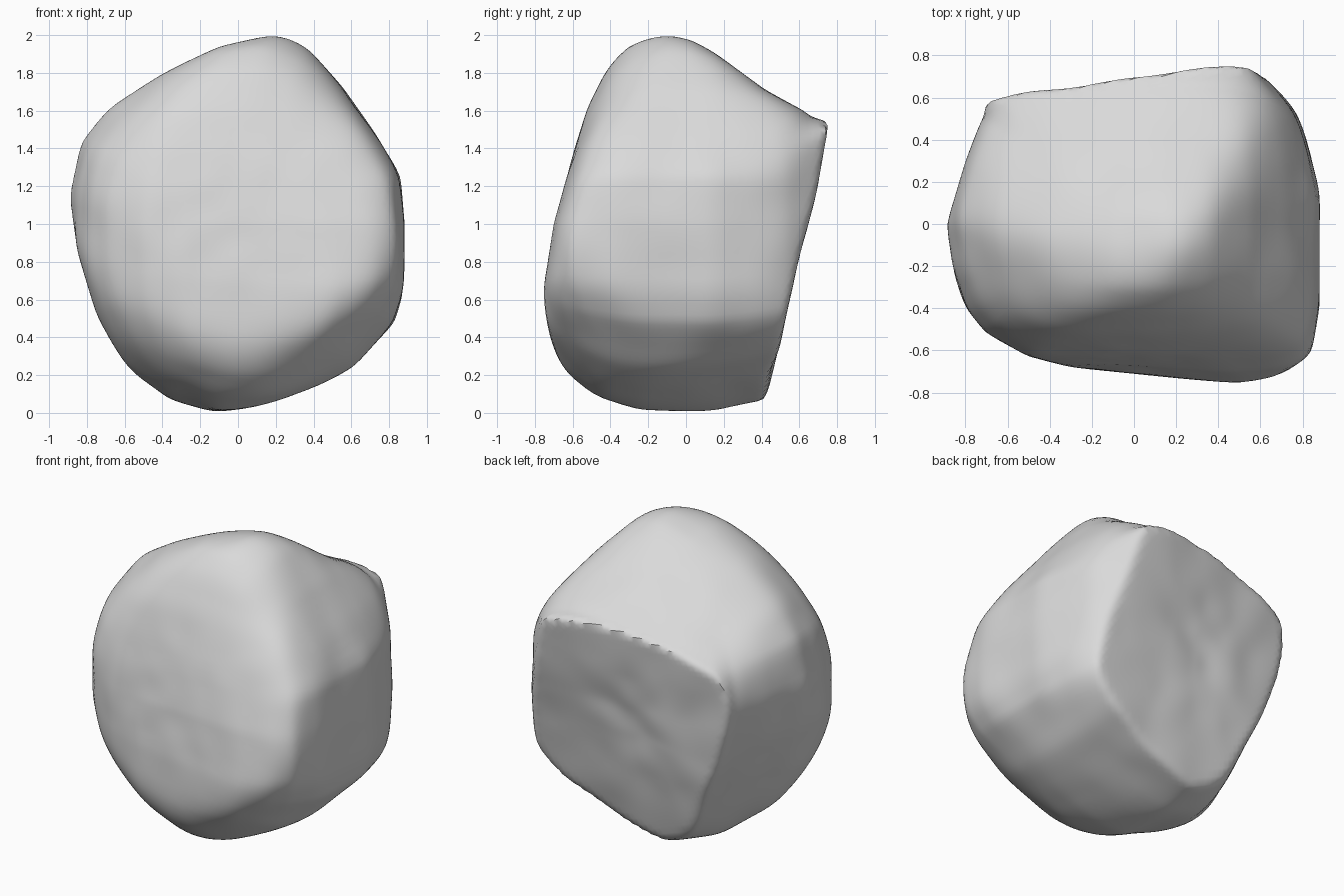
import bpy
import bmesh
import math
from mathutils import Vector, noise

if "Cube" in bpy.data.objects:
    bpy.data.objects.remove(bpy.data.objects["Cube"], do_unlink=True)

CENTRE = Vector((0, 0, 1))
SOFTNESS = 11      # higher means crisper ridges between the worn faces
STEPS = 90

# Outlines of the worn boulder before its back is split off
FRONT_XZ = [(.18, 2), (.28, 1.98), (.38, 1.92), (.55, 1.73), (.72, 1.49), (.86, 1.26), (.885, 1),
            (.88, .65), (.83, .48), (.6, .23), (.35, .09), (.1, .02), (-.1, 0), (-.36, .07),
            (-.61, .25), (-.75, .52), (-.85, .85), (-.89, 1.15), (-.83, 1.43), (-.68, 1.62),
            (-.4, 1.8), (-.1, 1.94), (.08, 1.98)]
SIDE_YZ = [(-.13, 2), (.02, 1.98), (.16, 1.9), (.42, 1.71), (.75, 1.53), (1.1, 1.35), (1.15, .2),
           (.8, -.02), (.4, 0), (0, .01), (-.25, .02), (-.48, .09), (-.64, .22), (-.74, .4),
           (-.755, .65), (-.7, 1), (-.59, 1.4), (-.52, 1.62), (-.42, 1.82), (-.3, 1.95)]
TOP_XY = [(.88, .15), (.82, .4), (.75, .61), (.62, .76), (.5, 1), (-.5, 1), (-.7, .56),
          (-.8, .3), (-.89, 0), (-.86, -.22), (-.8, -.4), (-.7, -.52), (-.5, -.63), (-.3, -.68),
          (0, -.71), (.25, -.735), (.5, -.755), (.7, -.72), (.84, -.62), (.88, -.4)]

# Worn chamfers that cut the corners: facing direction, distance from the centre
CHAMFERS = [((-.4, .45, .8), .82), ((-.6, -.45, .66), .89), ((.3, -.75, .6), .88),
            ((.35, .24, -.91), .93), ((-.82, .39, -.42), .81), ((.5, -.5, -.7), 1.02),
            ((-.55, -.5, -.67), .96), ((.71, .68, 0), .94)]
# Flat breaks across the back
BREAKS = [((0, .97, -.24), .63), ((-.145, .98, -.1), .65)]


def cross(a, b):
    return a[0] * b[1] - a[1] * b[0]


def radius_table(outline, height):
    """Distance from the centre to an outline, for evenly spaced angles."""
    points = [Vector((u, v - height)) for u, v in outline]
    table = []
    for step in range(STEPS):
        angle = math.tau * (step + .01) / STEPS
        ray = Vector((math.cos(angle), math.sin(angle)))
        best = 0
        for i, b in enumerate(points):
            a = points[i - 1]
            side_a, side_b = cross(a, ray), cross(b, ray)
            if side_a * side_b <= 0 and side_a != side_b:
                best = max(best, a.lerp(b, side_a / (side_a - side_b)).dot(ray))
        table.append(best)
    return table


def place_on(u, v):
    return (math.atan2(v, u) % math.tau) / math.tau * STEPS


def lookup(table, place):
    low = int(place)
    mix = place - low
    return table[low % STEPS] * (1 - mix) + table[(low + 1) % STEPS] * mix


def unit_planes(planes):
    return [(Vector(normal).normalized(), distance) for normal, distance in planes]


chamfers, breaks = unit_planes(CHAMFERS), unit_planes(BREAKS)
targets = [radius_table(FRONT_XZ, 1), radius_table(SIDE_YZ, 1), radius_table(TOP_XY, 0)]
tables = [list(target) for target in targets]
PLANES = [(0, 2), (1, 2), (0, 1)]


def soft_total(direction, planes, power):
    return sum((max(0, direction.dot(normal)) / distance) ** power
               for normal, distance in planes)


def boulder_radius(direction):
    total = soft_total(direction, chamfers, SOFTNESS)
    for table, (i, j) in zip(tables, PLANES):
        u, v = direction[i], direction[j]
        length = math.hypot(u, v)
        if length > .001:
            total += (length / lookup(table, place_on(u, v))) ** SOFTNESS
    radius = total ** (-1 / SOFTNESS) * (1 + .012 * noise.noise(direction * 3.5))
    # Only directions that really meet the broken back are cut by it
    split_total = soft_total(direction, breaks, 24)
    if direction.y > .1 and split_total > .01:
        split = split_total ** (-1 / 24)
        hollow = .05 * direction.y ** 6
        ripple = .025 * noise.noise(direction * 3 + Vector((3, 1, 2)))
        radius = min(radius, split * (1 - hollow + ripple))
    return radius


def relax_outlines(directions):
    """Swell each outline where the rounding has eaten into it."""
    points = [direction * boulder_radius(direction) for direction in directions]
    for table, target, (i, j) in zip(tables, targets, PLANES):
        reach = [.5] * STEPS
        for point in points:
            place = place_on(point[i], point[j])
            slot = round(place) % STEPS
            length = math.hypot(point[i], point[j])
            reach[slot] = max(reach[slot], length / lookup(target, place))
        for slot in range(STEPS):
            near = (reach[slot - 1] + 2 * reach[slot] + reach[(slot + 1) % STEPS]) / 4
            table[slot] = min(table[slot] / near, target[slot] * 1.25)


# Boulder body pushed out from a fine sphere
bm = bmesh.new()
bmesh.ops.create_icosphere(bm, subdivisions=6, radius=1)
directions = [vert.co.normalized() for vert in bm.verts]
for _ in range(7):
    relax_outlines(directions)
for vert, direction in zip(bm.verts, directions):
    vert.co = CENTRE + direction * boulder_radius(direction)
bmesh.ops.smooth_vert(bm, verts=bm.verts[:], factor=.4,
                      use_axis_x=True, use_axis_y=True, use_axis_z=True)

mesh = bpy.data.meshes.new("boulder")
bm.to_mesh(mesh)
bm.free()
boulder = bpy.data.objects.new("boulder", mesh)
bpy.context.collection.objects.link(boulder)

# Plain pale stone
stone = bpy.data.materials.new("pale_grey_stone")
stone.use_nodes = True
colour = (.7, .7, .7, 1)
stone.diffuse_color = colour
for node in stone.node_tree.nodes:
    if node.type == "BSDF_PRINCIPLED":
        node.inputs["Base Color"].default_value = colour
mesh.materials.append(stone)

bpy.ops.object.select_all(action="DESELECT")
boulder.select_set(True)
bpy.context.view_layer.objects.active = boulder
bpy.ops.object.shade_smooth_by_angle(angle=math.radians(40))
